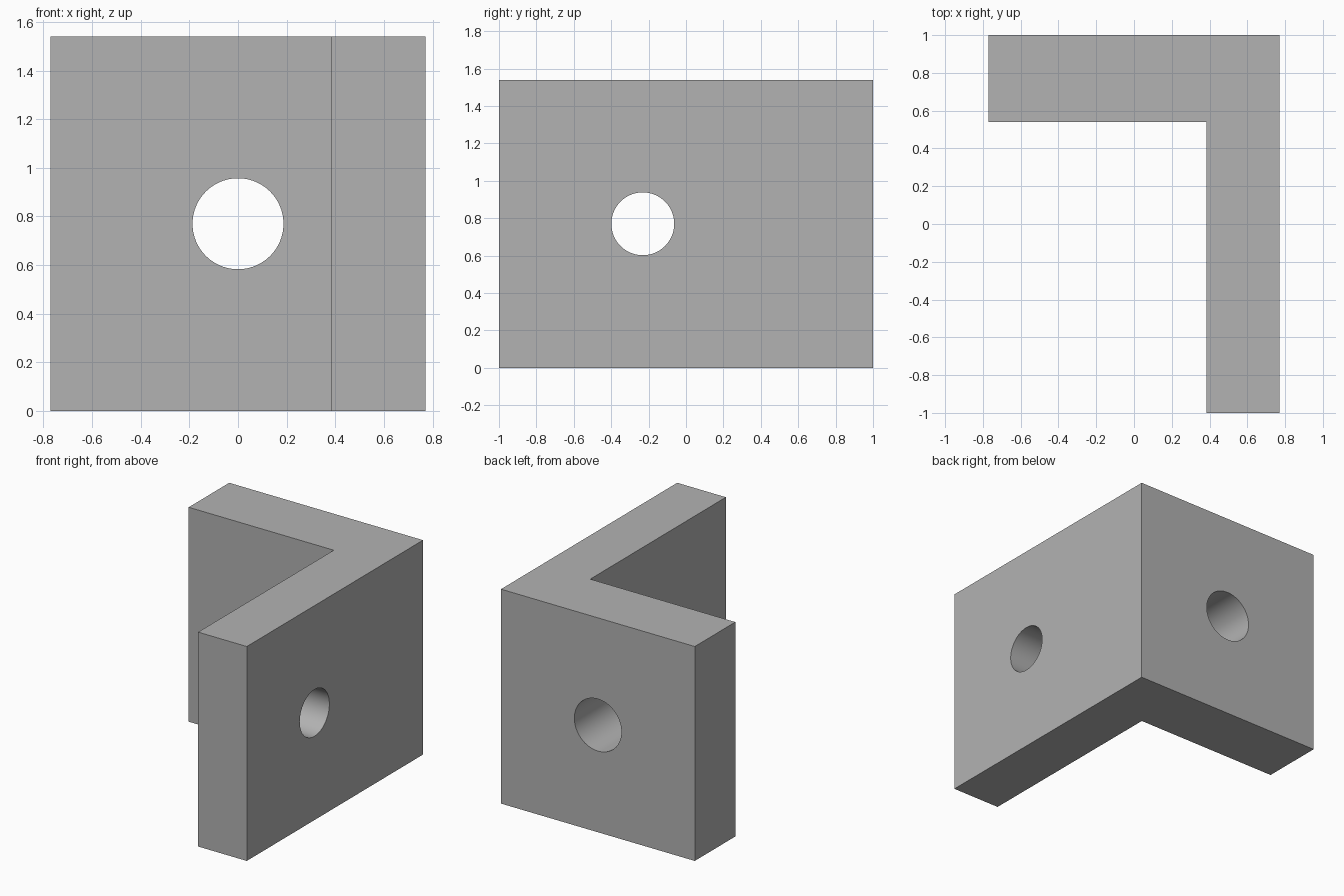
import bpy
import bmesh
from math import pi, radians

cube = bpy.data.objects.get("Cube")
if cube:
    bpy.data.objects.remove(cube, do_unlink=True)

HALF_W, HALF_D, HEIGHT = 0.77, 1.0, 1.54
INNER_X, INNER_Y = 0.383, 0.54

# Plain grey material
grey = bpy.data.materials.new("plain grey")
grey.use_nodes = True
colour = (0.448, 0.448, 0.448, 1)
grey.diffuse_color = colour
grey.node_tree.nodes["Principled BSDF"].inputs["Base Color"].default_value = colour

# L-shaped bracket body, extruded upward from its plan
profile = [(-HALF_W, HALF_D), (-HALF_W, INNER_Y), (INNER_X, INNER_Y),
           (INNER_X, -HALF_D), (HALF_W, -HALF_D), (HALF_W, HALF_D)]
bm = bmesh.new()
base = bm.faces.new([bm.verts.new((x, y, 0)) for x, y in profile])
top = bmesh.ops.extrude_face_region(bm, geom=[base])["geom"]
bmesh.ops.translate(bm, vec=(0, 0, HEIGHT),
                    verts=[v for v in top if isinstance(v, bmesh.types.BMVert)])
bmesh.ops.recalc_face_normals(bm, faces=bm.faces)
mesh = bpy.data.meshes.new("angle_bracket")
bm.to_mesh(mesh)
bm.free()
bracket = bpy.data.objects.new("angle_bracket", mesh)
bpy.context.collection.objects.link(bracket)
mesh.materials.append(grey)


def drill(name, location, rotation, radius):
    """Cut a round hole through the bracket."""
    bpy.ops.mesh.primitive_cylinder_add(vertices=96, radius=radius, depth=0.8,
                                        location=location, rotation=rotation)
    cutter = bpy.context.object
    cutter.name = name
    cutter.data.materials.append(grey)
    cut = bracket.modifiers.new(name, "BOOLEAN")
    cut.operation, cut.solver, cut.object = "DIFFERENCE", "EXACT", cutter
    bpy.ops.object.select_all(action="DESELECT")
    bpy.context.view_layer.objects.active = bracket
    bracket.select_set(True)
    bpy.ops.object.modifier_apply(modifier=name)
    bpy.data.objects.remove(cutter, do_unlink=True)


# Bolt holes in the back plate and the side plate
mid_back = (INNER_Y + HALF_D) / 2
mid_side = (INNER_X + HALF_W) / 2
drill("back_hole", (0, mid_back, HEIGHT / 2), (pi / 2, 0, 0), 0.187)
drill("side_hole", (mid_side, -0.231, HEIGHT / 2), (0, pi / 2, 0), 0.168)

bpy.ops.object.shade_smooth_by_angle(angle=radians(30))
